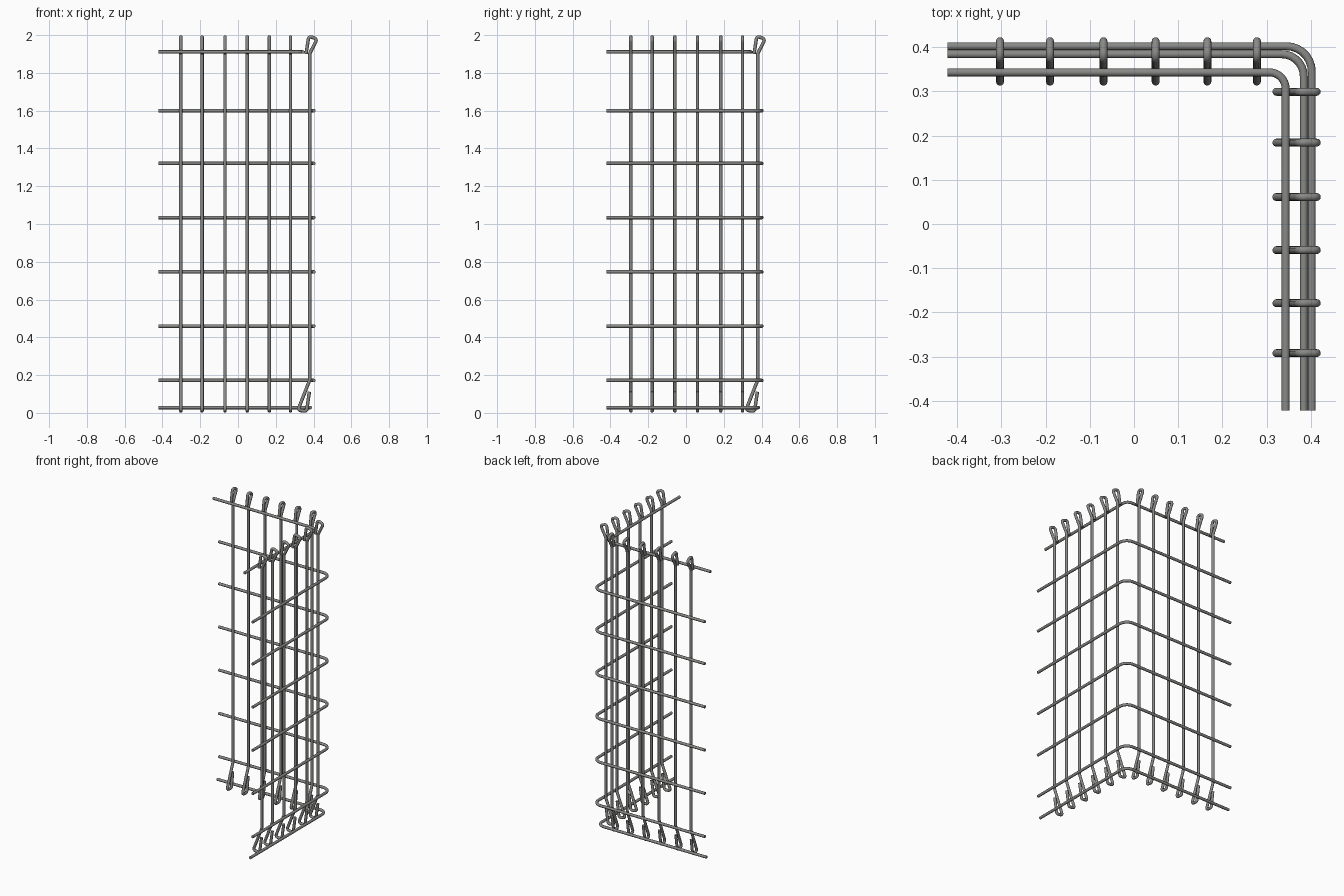
import bpy
from math import tan, pi
from mathutils import Vector

if "Cube" in bpy.data.objects:
    bpy.data.objects.remove(bpy.data.objects["Cube"])

R = 0.009      # wire radius
END = -0.422   # free end of the horizontal wires

# Dark grey steel
steel = bpy.data.materials.new("dark_steel")
steel.diffuse_color = (0.25, 0.25, 0.245, 1)
steel.use_nodes = True
steel.node_tree.nodes["Principled BSDF"].inputs["Base Color"].default_value = steel.diffuse_color


def fillet(points, radii, steps=7):
    """Round every inner corner of a path; radii belong to the inner points."""
    pts = [Vector(p) for p in points]
    out = [pts[0]]
    for i, r in enumerate(radii, 1):
        a = (pts[i - 1] - pts[i]).normalized()
        b = (pts[i + 1] - pts[i]).normalized()
        d = r / tan(a.angle(b) / 2)
        centre = pts[i] + (a + b).normalized() * (d * d + r * r) ** 0.5
        start = (pts[i] + a * d - centre).normalized()
        end = (pts[i] + b * d - centre).normalized()
        for k in range(steps + 1):
            out.append(centre + start.slerp(end, k / steps) * r)
    out.append(pts[-1])
    return out


def wire(name, path):
    """Round wire swept along a path, turned into a mesh."""
    cu = bpy.data.curves.new(name, 'CURVE')
    cu.dimensions = '3D'
    cu.bevel_depth = R
    cu.bevel_resolution = 4
    cu.use_fill_caps = True
    cu.materials.append(steel)
    sp = cu.splines.new('POLY')
    sp.points.add(len(path) - 1)
    for p, co in zip(sp.points, path):
        p.co = (*co, 1)
    ob = bpy.data.objects.new(name, cu)
    bpy.context.collection.objects.link(ob)
    bpy.ops.object.select_all(action='DESELECT')
    ob.select_set(True)
    bpy.context.view_layer.objects.active = ob
    bpy.ops.object.convert(target='MESH')
    bpy.ops.object.shade_smooth_by_angle(angle=pi / 4)


# Horizontal L-shaped wires: (height, offset of the wall line, bend radius)
rails = [(0.028, 0.384, 0.05), (1.911, 0.343, 0.037)]
rails += [(z, 0.402, 0.057) for z in (0.172, 0.459, 0.747, 1.034, 1.321, 1.600)]
for z, o, r in rails:
    wire("horizontal_wire", fillet([(END, o, z), (o, o, z), (o, END, z)], [r]))

# Upright wire profile (offset from centre, height), with a hook at each end
profile = [(0.378, 0.112), (0.363, 0.009), (0.317, 0.014), (0.380, 0.175),
           (0.380, 1.903), (0.4185, 1.979), (0.375, 1.995), (0.360, 1.90)]
radii = [0.012, 0.012, 0.03, 0.03, 0.013, 0.013]
upright = fillet([(o, 0, z) for o, z in profile], radii)

# Uprights of the back wall
for x in (-0.303, -0.190, -0.069, 0.049, 0.166, 0.278):
    wire("back_upright", [(x, p.x, p.z) for p in upright])

# Uprights of the right wall
for y in (-0.292, -0.179, -0.059, 0.061, 0.184, 0.299):
    wire("right_upright", [(p.x, y, p.z) for p in upright])
